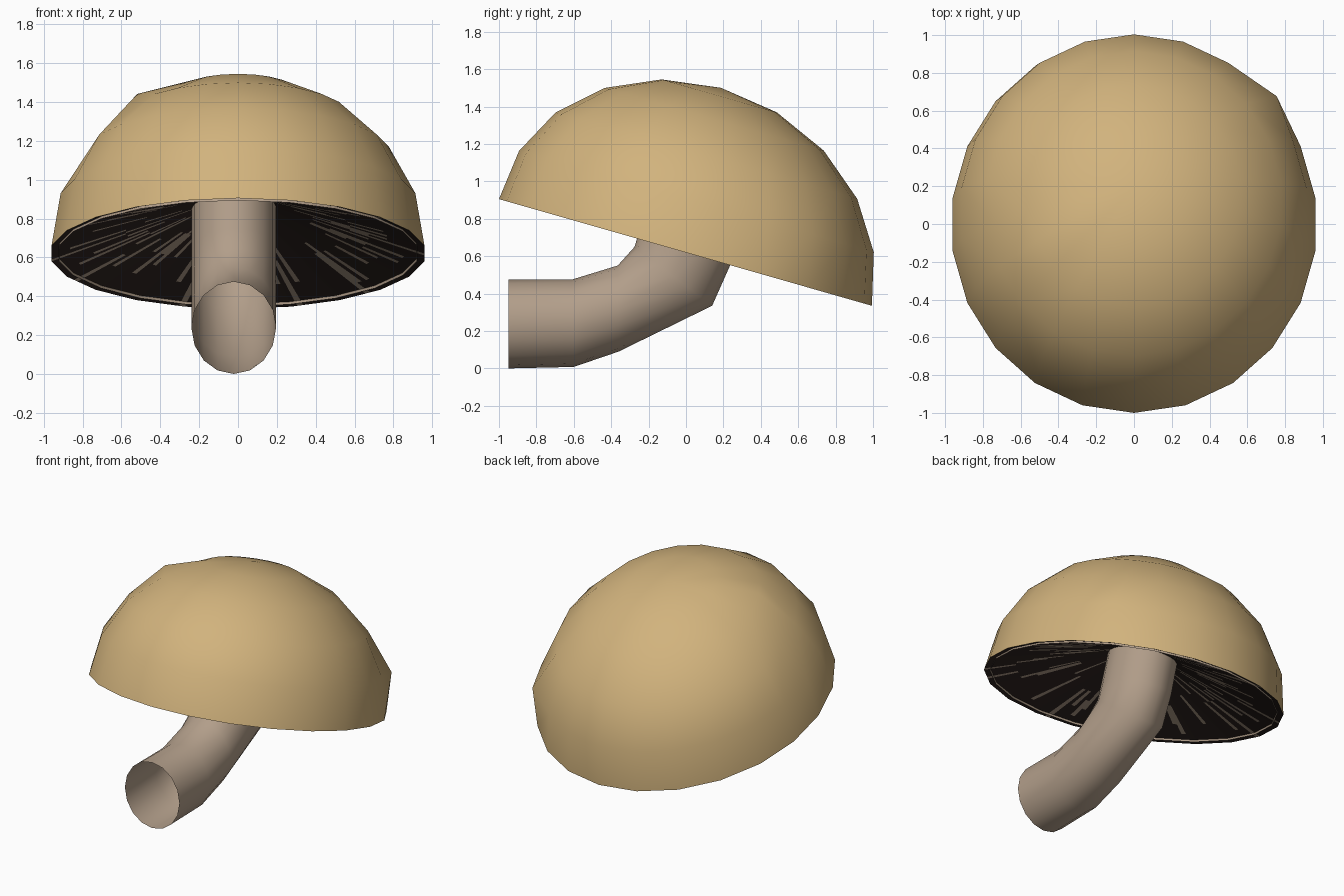
import bpy, math, random
from mathutils import Vector

if "Cube" in bpy.data.objects:
    bpy.data.objects.remove(bpy.data.objects["Cube"])

random.seed(4)


def material(name, rgb):
    m = bpy.data.materials.new(name)
    m.diffuse_color = (*rgb, 1)
    m.use_nodes = True
    m.node_tree.nodes["Principled BSDF"].inputs["Base Color"].default_value = m.diffuse_color
    return m


TAN = material("cap tan", (0.64, 0.45, 0.205))
DARK = material("gill dark brown", (0.03, 0.019, 0.016))
STEM = material("stem beige", (0.445, 0.342, 0.254))


def build(name, verts, faces, mats, angle=40):
    me = bpy.data.meshes.new(name)
    me.from_pydata(verts, [], faces)
    for m in mats:
        me.materials.append(m)
    ob = bpy.data.objects.new(name, me)
    bpy.context.collection.objects.link(ob)
    bpy.ops.object.select_all(action='DESELECT')
    ob.select_set(True)
    bpy.context.view_layer.objects.active = ob
    bpy.ops.object.shade_smooth_by_angle(angle=math.radians(angle))
    return ob


def band_faces(rings, n, flip=False):
    out = []
    for r in range(rings - 1):
        for i in range(n):
            j = (i + 1) % n
            f = (r * n + i, r * n + j, (r + 1) * n + j, (r + 1) * n + i)
            out.append(f[::-1] if flip else f)
    return out


# Tilted 22-sided shells that share one rim and close at a point
SIDES = 22
CENTRE = Vector((0, -0.003, 0.62))
WIDE = Vector((0.97, 0, 0))
LONG = Vector((0, 0.997, -0.285))
UP = Vector((0, 0.19, 0.88))


def shell(profile, top, split=1, flip=False):
    """profile: (radius, height) of each ring; top: height of the apex."""
    n = SIDES * split
    corners = []
    for k in range(SIDES + 1):
        a = math.pi / 2 + 2 * math.pi * k / SIDES
        corners.append(WIDE * math.cos(a) + LONG * math.sin(a))
    verts = []
    for radius, height in profile:
        for i in range(n):
            k, t = i // split, (i % split) / split
            p = corners[k].lerp(corners[k + 1], t)
            verts.append(CENTRE + p * radius + UP * height)
    verts.append(CENTRE + UP * top)
    faces = band_faces(len(profile), n, flip)
    apex, base = n * len(profile), n * (len(profile) - 1)
    for i in range(n):
        f = (base + i, base + (i + 1) % n, apex)
        faces.append(f[::-1] if flip else f)
    return verts, faces


def dome_profile(s):
    angles = [math.pi / 10 * r for r in range(5)]
    return [(s * math.cos(a), s * math.sin(a)) for a in angles]


# Cap skin, with a few uneven corners
verts, faces = shell(dome_profile(1), 1)
for ring, side, shift in ((1, 19, (0.058, 0, 0)), (3, 7, (0, 0, 0.04)),
                          (2, 6, (0.045, 0, 0.02))):
    verts[ring * SIDES + side] += Vector(shift)
build("cap", verts, faces, [TAN])

# Pale flesh just inside the skin
build("cap_flesh", *shell(dome_profile(0.96), 0.96), [STEM])

# Shallow dark gill cone, with scattered pale radial streaks
ROWS, SPLIT, DEPTH = 10, 8, 0.35
cone = [(1 - r / ROWS, DEPTH * r / ROWS) for r in range(ROWS)]
gills = build("gills", *shell(cone, DEPTH, SPLIT, True), [DARK, STEM])
columns = SIDES * SPLIT
for c in range(columns):
    if random.random() < 0.4:
        start = random.randrange(0, 6)
        for r in range(start, start + random.choice((2, 3, 4))):
            if r < ROWS - 1:
                gills.data.polygons[r * columns + c].material_index = 1

# Bent hollow stem: each section is (lower y, z, upper y, z)
sections = [(-0.95, 0.0, -0.95, 0.475), (-0.60, 0.008, -0.61, 0.475),
            (-0.36, 0.09, -0.365, 0.55), (0.14, 0.335, -0.275, 0.65),
            (0.24, 0.56, -0.245, 0.75), (0.35, 0.95, -0.13, 1.09)]
N = 16
verts = []
for y0, z0, y1, z1 in sections:
    low, high = Vector((0, y0, z0)), Vector((0, y1, z1))
    mid, half = (low + high) / 2, (high - low) / 2
    for i in range(N):
        a = 2 * math.pi * i / N
        verts.append(mid + half * math.sin(a)
                     + Vector((-0.022 + 0.218 * math.cos(a), 0, 0)))
build("stem", verts, band_faces(len(sections), N, True), [STEM], 60)
